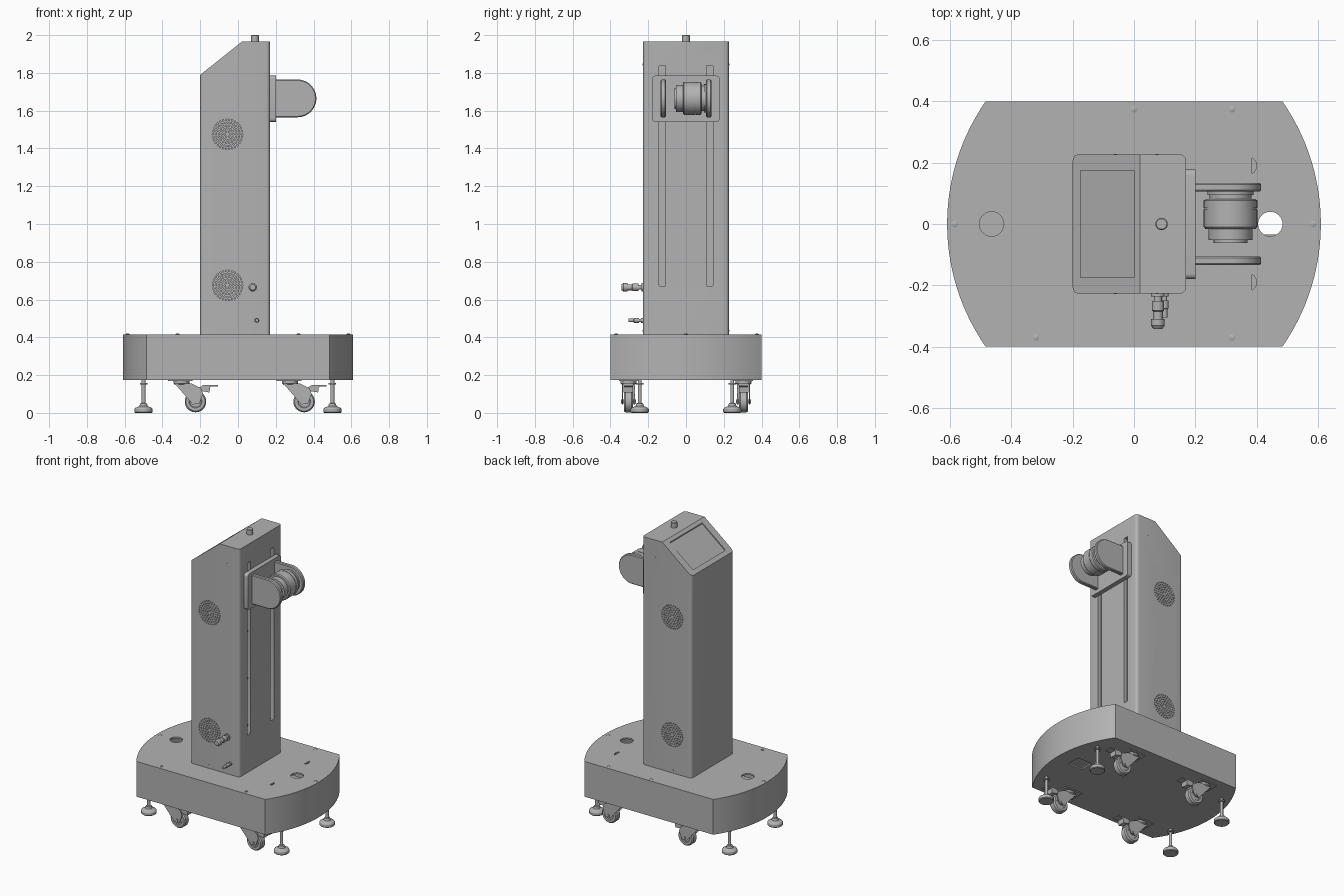
import bpy, bmesh, math
from mathutils import Matrix, Vector

if "Cube" in bpy.data.objects:
    bpy.data.objects.remove(bpy.data.objects["Cube"])

grey = bpy.data.materials.new("machine_grey")
grey.use_nodes = True
GREY = (0.45, 0.45, 0.45, 1)
grey.diffuse_color = GREY
grey.node_tree.nodes["Principled BSDF"].inputs["Base Color"].default_value = GREY

# Each axis maps local (u, v, height) to world
AXES = {
    "x": Matrix(((0, 0, 1), (1, 0, 0), (0, 1, 0))).to_4x4(),
    "y": Matrix(((1, 0, 0), (0, 0, 1), (0, 1, 0))).to_4x4(),
    "z": Matrix.Identity(4),
}


def finish(name, bm):
    bmesh.ops.recalc_face_normals(bm, faces=bm.faces)
    mesh = bpy.data.meshes.new(name)
    bm.to_mesh(mesh)
    bm.free()
    mesh.materials.append(grey)
    obj = bpy.data.objects.new(name, mesh)
    bpy.context.collection.objects.link(obj)
    return obj


def add_prism(bm, pts, axis, a, b):
    m = AXES[axis]
    low = [bm.verts.new(m @ Vector((u, v, a))) for u, v in pts]
    high = [bm.verts.new(m @ Vector((u, v, b))) for u, v in pts]
    bm.faces.new(low)
    bm.faces.new(high)
    for i in range(len(pts)):
        j = (i + 1) % len(pts)
        bm.faces.new((low[i], low[j], high[j], high[i]))


def prism(name, pts, axis, a, b):
    bm = bmesh.new()
    add_prism(bm, pts, axis, a, b)
    return finish(name, bm)


def prisms(name, outlines, axis, a, b):
    bm = bmesh.new()
    for pts in outlines:
        add_prism(bm, pts, axis, a, b)
    return finish(name, bm)


def rect(u0, u1, v0, v1):
    return [(u0, v0), (u1, v0), (u1, v1), (u0, v1)]


def arc(cu, cv, r, start, end, n):
    steps = [math.radians(start + (end - start) * i / n) for i in range(n + 1)]
    return [(cu + r * math.cos(t), cv + r * math.sin(t)) for t in steps]


def circle(cu, cv, r, n=24):
    return arc(cu, cv, r, 0, 360, n)[:-1]


def rounded(u0, u1, v0, v1, r, n=5):
    return (arc(u1 - r, v1 - r, r, 0, 90, n) + arc(u0 + r, v1 - r, r, 90, 180, n)
            + arc(u0 + r, v0 + r, r, 180, 270, n) + arc(u1 - r, v0 + r, r, 270, 360, n))


def turned(name, profile, axis, u, v, n=32):
    """Solid of revolution from (radius, height) pairs."""
    bm = bmesh.new()
    m = AXES[axis]
    rings = [[bm.verts.new(m @ Vector((p, q, h))) for p, q in circle(u, v, r, n)]
             for r, h in profile]
    bm.faces.new(rings[0])
    bm.faces.new(rings[-1])
    for low, high in zip(rings, rings[1:]):
        for i in range(n):
            j = (i + 1) % n
            bm.faces.new((low[i], low[j], high[j], high[i]))
    return smooth(finish(name, bm))


def smooth(obj):
    bpy.ops.object.select_all(action="DESELECT")
    obj.select_set(True)
    bpy.context.view_layer.objects.active = obj
    bpy.ops.object.shade_smooth_by_angle(angle=math.radians(30))
    return obj


def boolean(obj, tool, operation="DIFFERENCE"):
    mod = obj.modifiers.new("cut", "BOOLEAN")
    mod.operation = operation
    mod.solver = "EXACT"
    mod.object = tool
    bpy.context.view_layer.objects.active = obj
    bpy.ops.object.modifier_apply(modifier=mod.name)
    bpy.data.objects.remove(tool)


# Base: hollow housing with bowed ends
def base_outline(inset):
    r, half = 0.70 - inset, 0.40 - inset
    a = math.degrees(math.asin(half / r))
    return arc(-0.09, 0, r, -a, a, 28) + arc(0.09, 0, r, 180 - a, 180 + a, 28)


base = prism("base_housing", base_outline(0), "z", 0.175, 0.415)
boolean(base, prism("cavity", base_outline(0.01), "z", 0.185, 0.405))
top_holes = [circle(x, 0, 0.04) for x in (-0.465, 0.445)]
top_holes += [arc(0.37, s * 0.19, 0.03, -60, 60, 6) for s in (-1, 1)]
boolean(base, prisms("top_holes", top_holes, "z", 0.40, 0.43))
boolean(base, prism("floor_hole", rect(0.39, 0.50, -0.035, 0.06), "z", 0.16, 0.19))
smooth(base)

# Base lid screws
for i, (x, y) in enumerate([(0, 0.375), (0.32, 0.375), (0.585, 0),
                            (-0.585, 0), (-0.32, -0.37), (0.32, -0.37)]):
    turned(f"lid_screw_{i}", [(0.011, 0.414), (0.011, 0.417), (0.007, 0.419)], "z", x, y, 12)

# Column: rounded tower with a sloped rear top
column = prism("column", rounded(-0.20, 0.17, -0.227, 0.227, 0.02), "z", 0.415, 1.965)
boolean(column, prism("slope_cut", [(-0.30, 1.71), (0.02, 1.965), (0.02, 2.1), (-0.30, 2.1)],
                      "y", -0.4, 0.4))

# Shallow panel recess on the slope
boolean(column, prism("panel_recess", [(-0.175, 1.80), (-0.175, 1.90), (0.0, 2.0), (0.0, 1.942)],
                      "y", -0.175, 0.175))

# Guide slots for the lift carriage
slots = [rounded(s * 0.125 - 0.017, s * 0.125 + 0.017, 0.67, 1.84, 0.006, 3) for s in (-1, 1)]
boolean(column, prisms("slots", slots, "x", 0.145, 0.2))

# Round vent grilles front and back
vents = []
for z in (0.675, 1.475):
    for ring in range(1, 6):
        count = 6 * ring
        for x, v in circle(-0.055, z, 0.0155 * ring, count):
            vents.append(circle(x, v, 0.0042, 6))
for a, b in ((-0.24, -0.212), (0.212, 0.24)):
    boolean(column, prisms("vents", vents, "y", a, b))
smooth(column)

# Slot screws
for s in (-1, 1):
    for z in (0.72, 1.04, 1.36):
        turned("slot_screw", [(0.008, 0.144), (0.008, 0.152)], "x", s * 0.118, z, 12)

# Small panel screws on the column sides
for s in (-1, 1):
    for x, z in ((-0.06, 0.435), (0.075, 1.845)):
        turned("column_screw", [(0.005, s * 0.226), (0.005, s * 0.229)], "y", x, z, 10)

# Signal knob on top
turned("top_knob", [(0.02, 1.96), (0.02, 1.997), (0.017, 2.0)], "z", 0.09, 0)

# Carriage plate and fork arms
smooth(prism("carriage_plate", rounded(-0.18, 0.178, 1.54, 1.785, 0.018), "x", 0.17, 0.20))
arm = [(0.195, 1.565)] + arc(0.315, 1.665, 0.10, -90, 90, 24) + [(0.195, 1.765)]
for side, s in (("left", 1), ("right", -1)):
    plate = prism(f"fork_arm_{side}", arm, "y", s * 0.120 - 0.014, s * 0.120 + 0.014)
    mod = plate.modifiers.new("edge_chamfer", "BEVEL")
    mod.width = 0.005
    mod.limit_method = "ANGLE"
    mod.angle_limit = math.radians(40)
    smooth(plate)

# Joint actuator held by one arm
turned("actuator", [(0.055, -0.062), (0.055, -0.052), (0.071, -0.052), (0.072, -0.016),
                    (0.082, -0.016), (0.0875, -0.010), (0.0875, 0.048), (0.085, 0.048),
                    (0.085, 0.053), (0.0875, 0.053), (0.0875, 0.076), (0.082, 0.081),
                    (0.068, 0.081), (0.068, 0.094), (0.075, 0.094), (0.075, 0.107)],
       "y", 0.315, 1.665, 48)
prism("actuator_plug", rect(0.34, 0.362, 1.65, 1.68), "y", -0.06, -0.05)

# Cable connectors on the front
turned("power_connector", [(0.022, -0.227), (0.022, -0.236), (0.013, -0.236), (0.013, -0.252),
                           (0.020, -0.252), (0.020, -0.283), (0.016, -0.285), (0.016, -0.310),
                           (0.022, -0.310), (0.022, -0.332), (0.015, -0.342)],
       "y", 0.078, 0.665, 20)
turned("signal_connector", [(0.013, -0.227), (0.013, -0.237), (0.008, -0.237), (0.008, -0.25),
                            (0.013, -0.25), (0.013, -0.275), (0.009, -0.278), (0.009, -0.305)],
       "y", 0.10, 0.49, 16)

# Levelling feet
for x in (-0.5, 0.5):
    for y in (-0.245, 0.245):
        turned("levelling_foot", [(0.044, 0), (0.048, 0.004), (0.048, 0.02), (0.044, 0.026),
                                  (0.022, 0.036), (0.018, 0.05), (0.010, 0.052), (0.010, 0.15),
                                  (0.02, 0.15), (0.02, 0.158), (0.010, 0.158), (0.010, 0.178)],
               "z", x, y)


# Swivel casters with brake pedals
def caster(cx, cy):
    prism("caster_plate", rect(cx - 0.145, cx - 0.015, cy - 0.05, cy + 0.05), "z", 0.168, 0.176)
    turned("caster_swivel", [(0.035, 0.15), (0.042, 0.156), (0.042, 0.168)], "z", cx - 0.075, cy)
    shape = [(-0.11, 0.155), (-0.02, 0.155), (0.03, 0.13), (0.04, 0.10),
             (0.02, 0.048), (-0.015, 0.045)]
    for s in (-1, 1):
        y = cy + s * 0.031
        prism("caster_fork", [(cx + u, v) for u, v in shape], "y", y - 0.003, y + 0.003)
    prism("caster_crown", rect(cx - 0.11, cx - 0.02, cy - 0.034, cy + 0.034), "z", 0.147, 0.155)
    w = 0.024
    turned("caster_wheel", [(0.03, cy - w + 0.004), (0.034, cy - w), (0.05, cy - w),
                            (0.057, cy - w + 0.008), (0.057, cy + w - 0.008),
                            (0.05, cy + w), (0.034, cy + w), (0.03, cy + w - 0.004)],
           "y", cx, 0.06)
    turned("caster_axle", [(0.011, cy - 0.04), (0.011, cy + 0.04)], "y", cx, 0.06, 12)
    pedal = [(0.02, 0.135), (0.04, 0.147), (0.118, 0.147), (0.118, 0.141),
             (0.078, 0.138), (0.074, 0.108), (0.035, 0.115)]
    prism("brake_pedal", [(cx + u, v) for u, v in pedal], "y", cy - 0.025, cy + 0.025)


for x in (-0.225, 0.35):
    for y in (-0.305, 0.305):
        caster(x, y)
